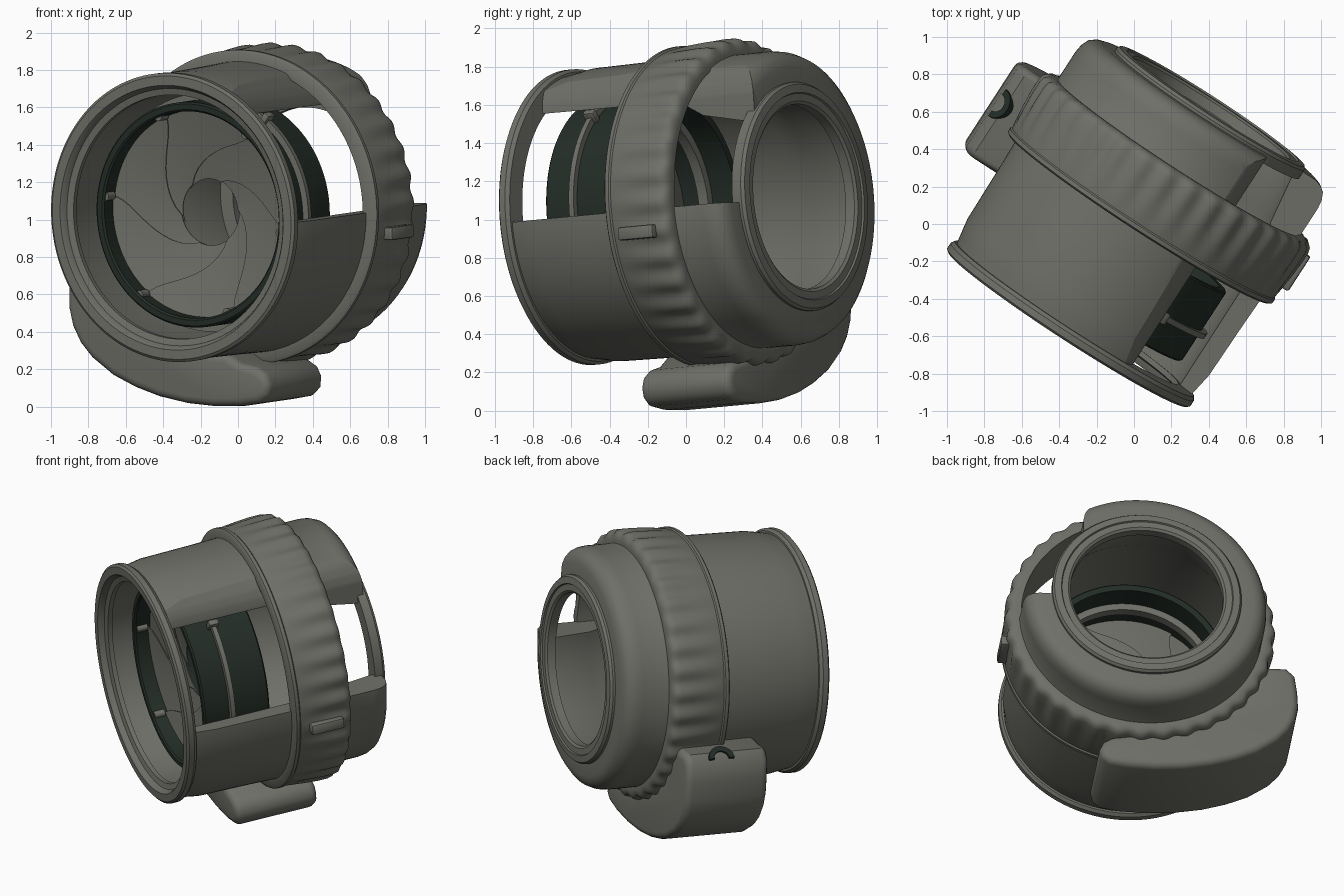
import bpy, bmesh, math
from mathutils import Matrix, Vector

if "Cube" in bpy.data.objects:
    bpy.data.objects.remove(bpy.data.objects["Cube"])

# Local frame: the barrel axis runs along +y from the front rim; then yawed and pitched
POSE = (Matrix.Translation((-0.343, -0.543, 1.012))
        @ Matrix.Rotation(math.radians(-33), 4, 'Z')
        @ Matrix.Rotation(math.radians(4.5), 4, 'X'))


def material(name, rgb):
    m = bpy.data.materials.new(name)
    m.diffuse_color = (*rgb, 1)
    m.use_nodes = True
    m.node_tree.nodes["Principled BSDF"].inputs["Base Color"].default_value = m.diffuse_color
    return m


GREY = material("warm_grey", (0.16, 0.16, 0.14))
DARK = material("dark_green", (0.017, 0.026, 0.020))


def smooth(ob, angle=35):
    bpy.ops.object.select_all(action='DESELECT')
    ob.select_set(True)
    bpy.context.view_layer.objects.active = ob
    bpy.ops.object.shade_smooth_by_angle(angle=math.radians(angle))


def finish(name, bm, mat, angle=35):
    bmesh.ops.recalc_face_normals(bm, faces=bm.faces)
    me = bpy.data.meshes.new(name)
    bm.to_mesh(me)
    bm.free()
    me.materials.append(mat)
    ob = bpy.data.objects.new(name, me)
    bpy.context.collection.objects.link(ob)
    ob.matrix_world = POSE
    smooth(ob, angle)
    return ob


def lathe(name, profile, mat, segs=128, waves=0, amp=0.0, angle=35):
    """Closed profile of (radius, axial, wave weight) spun about the axis."""
    bm = bmesh.new()
    rings = []
    for i in range(segs):
        a = 2 * math.pi * i / segs
        wob = amp * math.cos(waves * a)
        ring = []
        for p in profile:
            r = p[0] + (p[2] * wob if len(p) > 2 else 0)
            ring.append(bm.verts.new((r * math.cos(a), p[1], r * math.sin(a))))
        rings.append(ring)
    n = len(profile)
    for i in range(segs):
        A, B = rings[i], rings[(i + 1) % segs]
        for j in range(n):
            k = (j + 1) % n
            bm.faces.new((A[j], A[k], B[k], B[j]))
    return finish(name, bm, mat, angle)


def prism_bm(points, y0, y1):
    """Extrude a closed (x, z) outline along the axis."""
    bm = bmesh.new()
    face = bm.faces.new([bm.verts.new((x, y0, z)) for x, z in points])
    ext = bmesh.ops.extrude_face_region(bm, geom=[face])
    bmesh.ops.translate(bm, vec=(0, y1 - y0, 0),
                        verts=[v for v in ext["geom"] if isinstance(v, bmesh.types.BMVert)])
    bmesh.ops.recalc_face_normals(bm, faces=bm.faces)
    return bm


def box_bm(lo, hi):
    bm = bmesh.new()
    bmesh.ops.create_cube(bm, size=1)
    for v in bm.verts:
        v.co = Vector([(a + b) / 2 + c * (b - a) for a, b, c in zip(lo, hi, v.co)])
    return bm


def bevel(bm, width, segs=3, min_angle=0.6):
    edges = [e for e in bm.edges if e.calc_face_angle(0) > min_angle]
    bmesh.ops.bevel(bm, geom=edges, offset=width, segments=segs, profile=0.5,
                    affect='EDGES', clamp_overlap=True)


# Main barrel shell, with a slot cut from its upper right side (rounded upper lip)
body = lathe("barrel_body", [
    (.745, .03), (.755, .09), (.770, .18), (.776, .5), (.782, .7), (.782, 1.04),
    (.772, 1.06), (.772, 1.25), (.766, 1.295), (.748, 1.335), (.718, 1.358),
    (.68, 1.370), (.56, 1.370), (.565, 1.30), (.60, 1.05),
    (.665, .90), (.668, .03)], GREY)
cutter = finish("slot_cutter", prism_bm([
    (.395, -.03), (1.2, -.03), (1.2, 1.2), (.24, 1.2), (.24, .80), (.30, .73),
    (.335, .69), (.365, .645), (.385, .60), (.395, .55)], -.1, 1.7), GREY)
cutter.hide_render = True
mod = body.modifiers.new("slot", 'BOOLEAN')
mod.operation, mod.solver, mod.object = 'DIFFERENCE', 'EXACT', cutter
bpy.context.view_layer.update()
dg = bpy.context.evaluated_depsgraph_get()
cut_mesh = bpy.data.meshes.new_from_object(body.evaluated_get(dg))
body.modifiers.clear()
body.data = cut_mesh
bpy.data.objects.remove(cutter)
smooth(body)

# Front rim and rear eyepiece ring stay whole across the slot
lathe("front_rim", [
    (.76, -.022), (.775, -.010), (.775, .025), (.76, .045), (.655, .055),
    (.655, .025), (.69, .015), (.70, -.010), (.71, -.022)], GREY)
lathe("rear_ring", [
    (.60, 1.33), (.60, 1.385), (.588, 1.402), (.545, 1.407), (.54, 1.397),
    (.50, 1.397), (.485, 1.385), (.485, 1.33)], GREY)

# Ridged control ring, the ridges fading out toward the front
lathe("control_ring", [
    (.76, .685, 0), (.83, .685, 0), (.843, .695, 0), (.843, .717, 0), (.835, .725, 0),
    (.840, .76, .1), (.846, .86, .6), (.849, .95, 1), (.849, 1.02, 1), (.842, 1.05, 1),
    (.822, 1.07, .7), (.79, 1.075, 0), (.76, 1.075, 0)], GREY,
    segs=360, waves=36, amp=.009, angle=40)

# Pointer tab on the control ring
bm = box_bm((.82, .78, -.185), (.88, 1.0, -.115))
bevel(bm, .012, 2)
finish("pointer_tab", bm, GREY)

# Inner lens drum and its bands
lathe("lens_drum", [(.605, .175), (.605, .60), (.595, .61), (.555, .61),
                    (.555, .175), (.565, .165), (.595, .165)], DARK)
lathe("drum_band", [(.64, .335), (.64, .365), (.60, .365), (.60, .335)], GREY)
lathe("rear_retainer", [(.56, .40), (.56, .46), (.51, .46), (.51, .40)], GREY)
for deg in (52, 172, 292):
    bm = box_bm((.60, .315, -.02), (.67, .385, .02))
    bevel(bm, .01, 2)
    bm.transform(Matrix.Rotation(math.radians(-deg), 4, 'Y'))
    finish("band_tab", bm, GREY)

# Iris: six overlapping swirled blades with a pivot pin each
BLADES, NR, NU = 6, 12, 10
for k in range(BLADES):
    base = math.radians(50 + 60 * k)
    bm = bmesh.new()
    grid = []
    for i in range(NR + 1):
        f = i / NR
        r = .565 - .385 * f
        row = []
        for j in range(NU + 1):
            u = j / NU * 1.2
            a = base + math.radians(75) * f * f + math.radians(60) * u
            row.append(bm.verts.new((r * math.cos(a), .26 + .10 * f + .015 * u,
                                     r * math.sin(a))))
        grid.append(row)
    for i in range(NR):
        for j in range(NU):
            bm.faces.new((grid[i][j], grid[i + 1][j], grid[i + 1][j + 1], grid[i][j + 1]))
    bmesh.ops.recalc_face_normals(bm, faces=bm.faces)
    bmesh.ops.solidify(bm, geom=bm.faces[:], thickness=.006)
    finish("iris_blade", bm, GREY)
    bm = bmesh.new()
    bmesh.ops.create_cone(bm, cap_ends=True, segments=16, radius1=.024, radius2=.024,
                          depth=.07,
                          matrix=Matrix.Translation((.56 * math.cos(base), .215,
                                                     .56 * math.sin(base)))
                          @ Matrix.Rotation(math.pi / 2, 4, 'X'))
    finish("iris_pin", bm, GREY)

# Hand grip hugging the underside
outer = [(-.93, -.23), (-.985, -.285), (-1.0, -.40), (-1.005, -.52), (-.985, -.62),
         (-.94, -.71), (-.87, -.79), (-.74, -.885), (-.6, -.95), (-.45, -1.0),
         (-.28, -1.035), (-.10, -1.052), (.08, -1.05), (.20, -1.032), (.25, -.99),
         (.26, -.93), (.235, -.875), (.18, -.84), (.08, -.82)]
inner = [(.77 * math.cos(math.radians(d)), .77 * math.sin(math.radians(d)))
         for d in range(-90, -165, -8)]
bm = prism_bm(outer + inner, .45, 1.01)
bevel(bm, .045, 4, 1.3)
finish("hand_grip", bm, GREY, 40)

# Strap loop: a dark half ring lying on the upper corner of the grip
bm = bmesh.new()
rows = []
for i in range(17):
    a = math.pi * i / 16
    row = []
    for r, h in ((.05, -.04), (.05, .02), (.085, .02), (.085, -.04)):
        s = r * math.sin(a)
        row.append(bm.verts.new((-.965 + .8 * s - .6 * h, .77 + r * math.cos(a),
                                 -.265 + .6 * s + .8 * h)))
    rows.append(row)
for A, B in zip(rows, rows[1:]):
    for j in range(4):
        bm.faces.new((A[j], A[(j + 1) % 4], B[(j + 1) % 4], B[j]))
bm.faces.new(rows[0])
bm.faces.new(rows[-1])
finish("strap_loop", bm, DARK)
